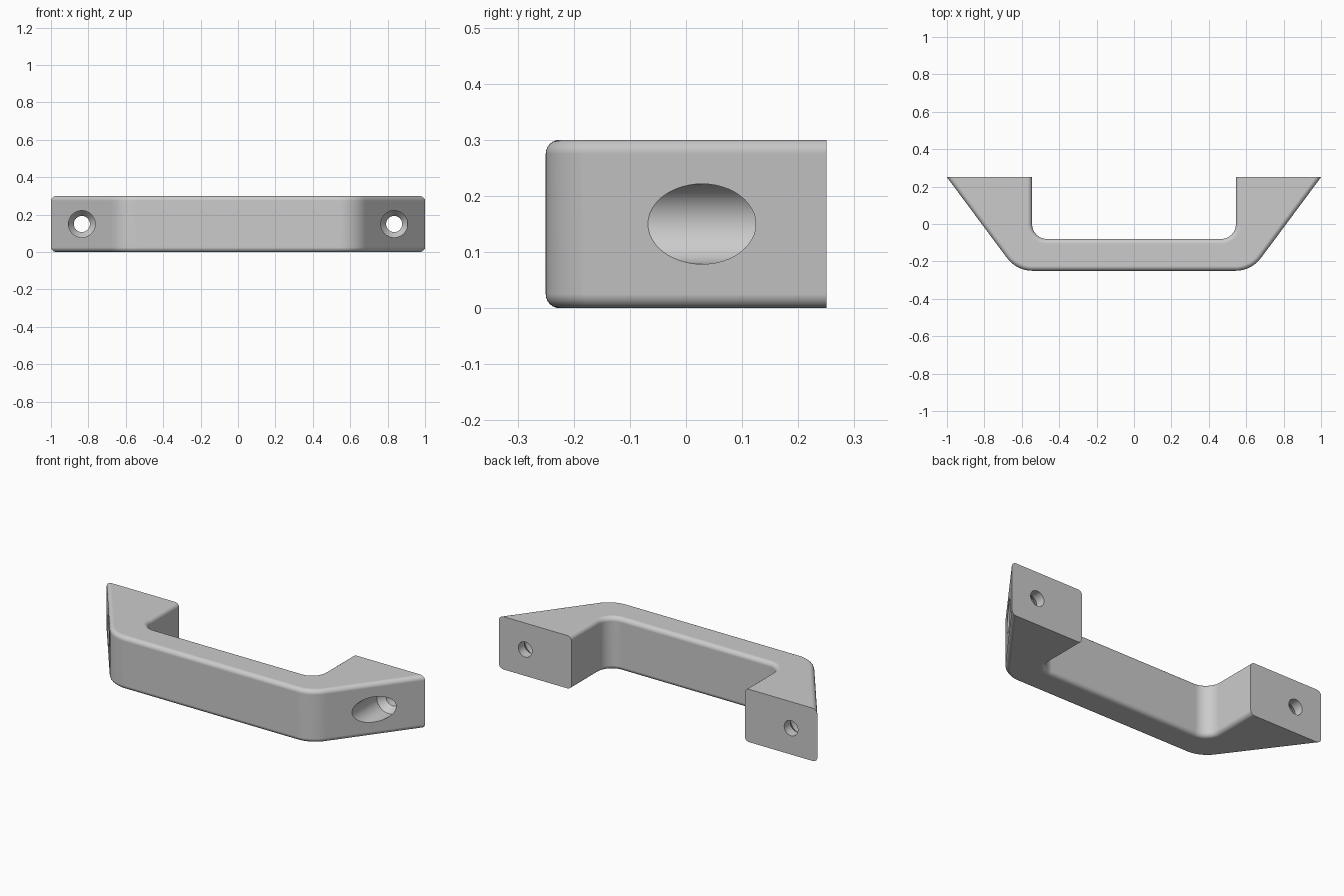
import bpy, bmesh
from math import pi, radians, sin, tan
from mathutils import Vector

cube = bpy.data.objects.get("Cube")
if cube:
    bpy.data.objects.remove(cube, do_unlink=True)

HEIGHT = 0.3
EDGE_RADIUS = 0.025
BACK = 0.25
HOLE_X = 0.835

GREY = (0.6, 0.6, 0.6, 1)
grey = bpy.data.materials.new("plain grey")
grey.use_nodes = True
grey.diffuse_color = GREY
grey.node_tree.nodes["Principled BSDF"].inputs["Base Color"].default_value = GREY


def fillet(before, corner, after, radius, steps=14):
    """Points of an arc that rounds a corner between two straight lines."""
    a, c, b = Vector(before), Vector(corner), Vector(after)
    u, v = (a - c).normalized(), (b - c).normalized()
    half = u.angle(v) / 2
    centre = c + (u + v).normalized() * radius / sin(half)
    reach = radius / tan(half)
    start = (c + u * reach - centre).normalized()
    end = (c + v * reach - centre).normalized()
    return [centre + start.slerp(end, i / steps) * radius for i in range(steps + 1)]


def flip(points):
    return [Vector((-p.x, p.y)) for p in reversed(points)]


def make_object(name, bm):
    bmesh.ops.recalc_face_normals(bm, faces=bm.faces)
    mesh = bpy.data.meshes.new(name)
    bm.to_mesh(mesh)
    bm.free()
    mesh.materials.append(grey)
    obj = bpy.data.objects.new(name, mesh)
    bpy.context.collection.objects.link(obj)
    return obj


# Handle outline: the left half, then its mirror image
tip, shoulder = (1, BACK), (0.628, -0.25)
inner_corner, inner_back = (0.545, -0.08), (0.545, BACK)
outer = [Vector(tip)] + fillet(tip, shoulder, (0, -0.25), 0.17)
inner = fillet((0, -0.08), inner_corner, inner_back, 0.08) + [Vector(inner_back)]
outline = outer + flip(outer) + flip(inner) + inner

# Extrude the outline and round its top and bottom rims, leaving the feet flat
bm = bmesh.new()
base = bm.faces.new([bm.verts.new((p.x, p.y, 0)) for p in outline])
extruded = bmesh.ops.extrude_face_region(bm, geom=[base], use_keep_orig=True)
bmesh.ops.translate(bm, vec=(0, 0, HEIGHT),
                    verts=[g for g in extruded["geom"] if isinstance(g, bmesh.types.BMVert)])
bmesh.ops.recalc_face_normals(bm, faces=bm.faces)
rims = [e for e in bm.edges
        if abs(e.verts[0].co.z - e.verts[1].co.z) < 0.001
        and min(v.co.y for v in e.verts) < BACK - 0.001]
bmesh.ops.bevel(bm, geom=rims, offset=EDGE_RADIUS, offset_type='OFFSET',
                segments=6, profile=0.5, affect='EDGES', clamp_overlap=False)
handle = make_object("pull_handle", bm)


def screw_hole_cutter(x):
    """Wide bore, countersink and narrow through hole, turned about y."""
    profile = [(0, -0.4), (0.0715, -0.4), (0.0715, 0.155),
               (0.043, 0.195), (0.043, 0.35), (0, 0.35)]
    bm = bmesh.new()
    verts = [bm.verts.new((x + r, y, HEIGHT / 2)) for r, y in profile]
    edges = [bm.edges.new(pair) for pair in zip(verts, verts[1:])]
    bmesh.ops.spin(bm, geom=verts + edges, cent=(x, 0, HEIGHT / 2),
                   axis=(0, 1, 0), angle=2 * pi, steps=48)
    bmesh.ops.remove_doubles(bm, verts=bm.verts, dist=0.0001)
    cutter = make_object("screw_hole_cutter", bm)
    cutter.hide_render = True
    return cutter


# Cut both screw holes
bpy.ops.object.select_all(action='DESELECT')
bpy.context.view_layer.objects.active = handle
handle.select_set(True)
for side in (-1, 1):
    cutter = screw_hole_cutter(side * HOLE_X)
    cut = handle.modifiers.new("screw_hole", 'BOOLEAN')
    cut.operation = 'DIFFERENCE'
    cut.solver = 'EXACT'
    cut.object = cutter
    bpy.ops.object.modifier_apply(modifier=cut.name)
    bpy.data.objects.remove(cutter, do_unlink=True)

# Smooth the rounds while keeping flat faces flat
bpy.ops.object.shade_smooth_by_angle(angle=radians(30))
weighted = handle.modifiers.new("flat_faces", 'WEIGHTED_NORMAL')
weighted.keep_sharp = True
